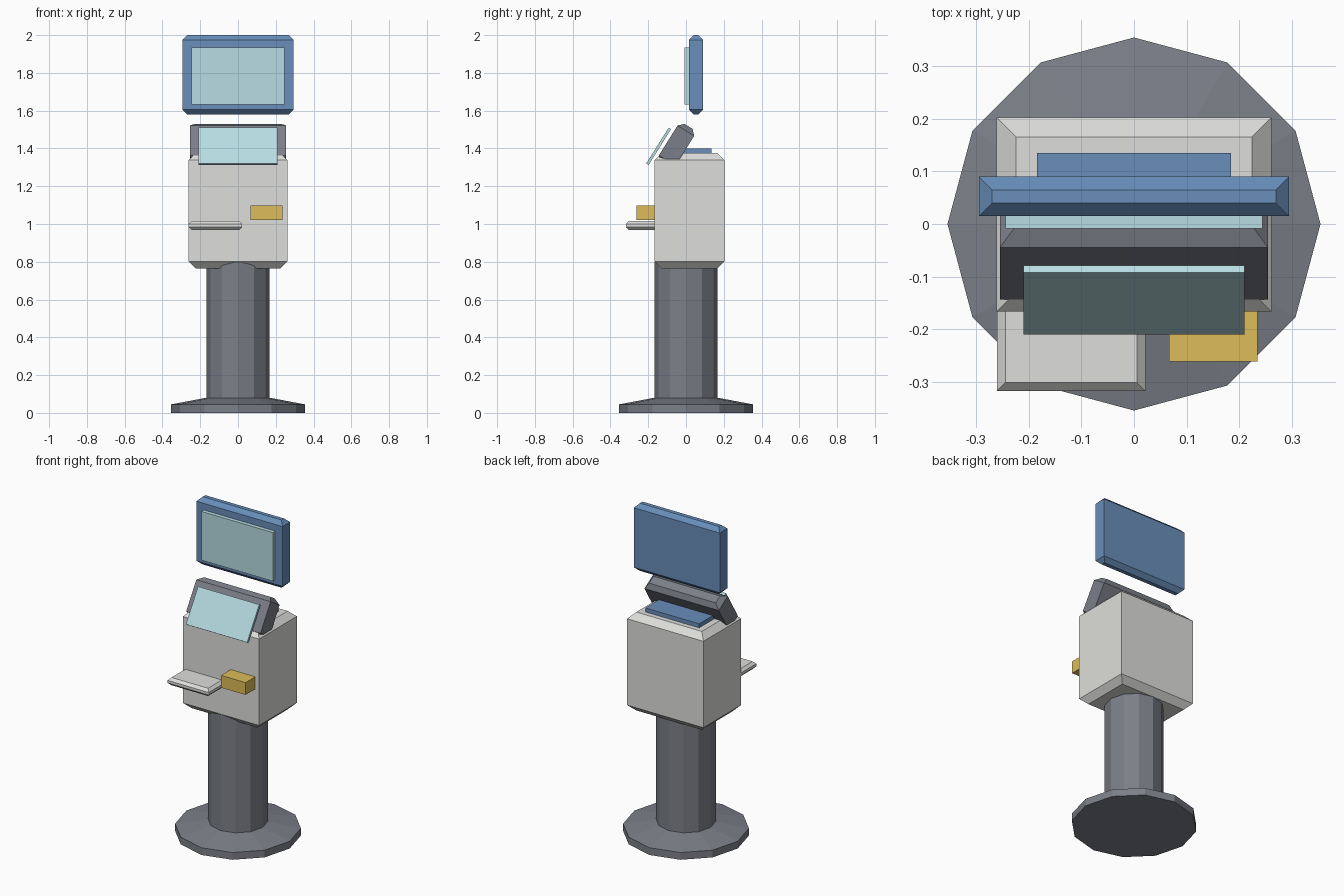
import bpy, bmesh
from math import radians, sin, cos, pi
from mathutils import Matrix, Vector

cube = bpy.data.objects.get("Cube")
if cube:
    bpy.data.objects.remove(cube)


def material(name, rgb):
    """Flat material from 0-255 display values, converted to linear."""
    lin = [((c / 255 + 0.055) / 1.055) ** 2.4 for c in rgb]
    mat = bpy.data.materials.new(name)
    mat.use_nodes = True
    mat.diffuse_color = (*lin, 1)
    bsdf = next(n for n in mat.node_tree.nodes if n.type == 'BSDF_PRINCIPLED')
    bsdf.inputs["Base Color"].default_value = (*lin, 1)
    return mat


grey = material("dark grey", (123, 127, 136))
white = material("off white", (222, 222, 219))
blue = material("blue", (104, 142, 186))
glass = material("pale screen", (183, 220, 226))
yellow = material("yellow", (220, 188, 90))


def stack(name, rings, mat, matrix=Matrix()):
    """Skin a stack of horizontal rings and cap both ends."""
    bm = bmesh.new()
    loops = [[bm.verts.new(matrix @ Vector(p)) for p in ring] for ring in rings]
    n = len(loops[0])
    for low, high in zip(loops, loops[1:]):
        for i in range(n):
            j = (i + 1) % n
            bm.faces.new((low[i], low[j], high[j], high[i]))
    bm.faces.new(loops[0][::-1])
    bm.faces.new(loops[-1])
    bmesh.ops.recalc_face_normals(bm, faces=bm.faces)
    mesh = bpy.data.meshes.new(name)
    bm.to_mesh(mesh)
    bm.free()
    mesh.materials.append(mat)
    obj = bpy.data.objects.new(name, mesh)
    bpy.context.collection.objects.link(obj)
    return obj


def box(name, x, y, z, mat, chamfer=0, matrix=Matrix()):
    """Box given by ranges; a chamfer trims its top and bottom rims only."""
    def ring(inset, h):
        x0, x1, y0, y1 = x[0] + inset, x[1] - inset, y[0] + inset, y[1] - inset
        return [(x0, y0, h), (x1, y0, h), (x1, y1, h), (x0, y1, h)]
    rings = [ring(0, z[0] + chamfer), ring(0, z[1] - chamfer)]
    if chamfer:
        rings = [ring(chamfer, z[0])] + rings + [ring(chamfer, z[1])]
    return stack(name, rings, mat, matrix)


def lathe(name, profile, mat, sides=12):
    """Revolve (radius, height) pairs about z."""
    turn = 2 * pi / sides
    stack(name, [[(r * cos(i * turn), r * sin(i * turn), h) for i in range(sides)]
                 for r, h in profile], mat)


# Stand
lathe("base_plate", [(0.355, 0), (0.355, 0.045), (0.168, 0.08)], grey)
lathe("column", [(0.168, 0.07), (0.168, 0.8)], grey)

# Cabinet and the parts fixed to it
box("cabinet", (-0.262, 0.262), (-0.167, 0.203), (0.765, 1.375), white, 0.037)
box("tray", (-0.261, 0.022), (-0.318, -0.14), (0.968, 1.016), white, 0.016)
box("card_reader", (0.067, 0.235), (-0.262, -0.15), (1.021, 1.097), yellow)
box("top_unit", (-0.185, 0.185), (-0.02, 0.135), (1.37, 1.4), blue)

# Tilted console and its screen, leaning back together
tilt = Matrix.Rotation(radians(-32), 4, 'X')
box("console", (-0.255, 0.255), (-0.052, 0.052), (-0.12, 0.12), grey, 0.027,
    Matrix.Translation((0, -0.05, 1.415)) @ tilt)
box("console_screen", (-0.21, 0.21), (-0.0075, 0.0075), (-0.112, 0.112), glass, 0,
    Matrix.Translation((0, -0.145, 1.411)) @ tilt)

# Upper display
box("display_case", (-0.295, 0.295), (0.015, 0.09), (1.58, 2.0), blue, 0.025)
box("display_screen", (-0.245, 0.245), (-0.009, 0.02), (1.632, 1.934), glass)
